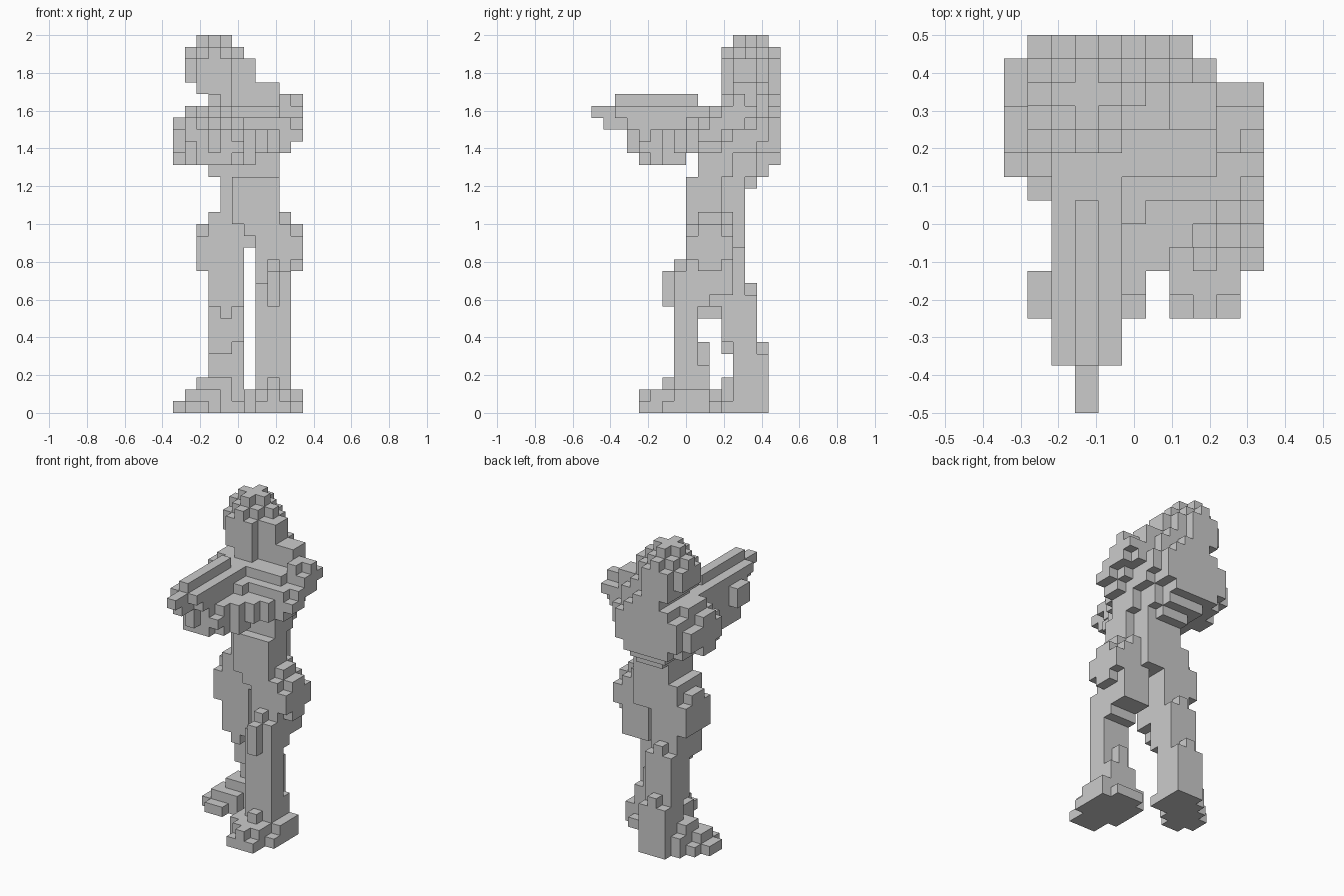
import bpy
import bmesh
from math import radians
from mathutils import Vector

UNIT = 1 / 16
CENTRE = Vector((5.5, 8, 0))
taken = {}      # grid cell -> name of the part that owns it

if "Cube" in bpy.data.objects:
    bpy.data.objects.remove(bpy.data.objects["Cube"])

material = bpy.data.materials.new("plain_grey")
material.use_nodes = True
grey = (0.6, 0.6, 0.6, 1)
material.diffuse_color = grey
material.node_tree.nodes["Principled BSDF"].inputs["Base Color"].default_value = grey


def block(part, x, y, z):
    """Fill a box of grid cells for one part; earlier parts keep their cells."""
    for i in range(*x):
        for j in range(*y):
            for k in range(*z):
                taken.setdefault((i, j, k), part)


def build(part):
    """Make one object from the outer cell faces of a part."""
    bm = bmesh.new()
    for cell in [c for c, owner in taken.items() if owner == part]:
        middle = Vector(cell) + Vector((0.5, 0.5, 0.5))
        for axis in range(3):
            for sign in (-1, 1):
                near = list(cell)
                near[axis] += sign
                if tuple(near) in taken:
                    continue
                normal, u = Vector((0, 0, 0)), Vector((0, 0, 0))
                normal[axis] = sign / 2
                u[(axis + 1) % 3] = 0.5
                v = normal.cross(u) * 2
                corners = (-u - v, u - v, u + v, v - u)
                bm.faces.new([bm.verts.new((middle + normal + c - CENTRE) * UNIT)
                              for c in corners])
    bmesh.ops.remove_doubles(bm, verts=bm.verts, dist=UNIT / 100)
    bmesh.ops.dissolve_limit(bm, angle_limit=radians(1), verts=bm.verts, edges=bm.edges)
    mesh = bpy.data.meshes.new(part)
    bm.to_mesh(mesh)
    bm.free()
    mesh.materials.append(material)
    bpy.context.collection.objects.link(bpy.data.objects.new(part, mesh))


# Left foot, pointing forward
block("left_foot", x=(7, 10), y=(4, 11), z=(0, 1))
block("left_foot", x=(6, 11), y=(6, 10), z=(0, 1))
block("left_foot", x=(7, 10), y=(5, 10), z=(1, 2))
block("left_foot", x=(10, 11), y=(7, 10), z=(1, 2))
block("left_foot", x=(6, 7), y=(6, 10), z=(1, 2))
block("left_foot", x=(8, 9), y=(4, 5), z=(1, 2))
block("left_foot", x=(8, 9), y=(6, 7), z=(2, 3))

# Left leg, leaning back towards the hip
block("left_leg", x=(7, 10), y=(7, 9), z=(2, 9))
block("left_leg", x=(7, 10), y=(9, 10), z=(2, 4))
block("left_leg", x=(8, 9), y=(9, 10), z=(4, 6))
block("left_leg", x=(7, 10), y=(7, 10), z=(9, 11))
block("left_leg", x=(7, 10), y=(8, 12), z=(10, 14))
block("left_leg", x=(8, 10), y=(7, 8), z=(11, 12))
block("left_leg", x=(8, 9), y=(7, 8), z=(12, 13))
block("left_knee", x=(8, 9), y=(6, 7), z=(9, 12))

# Right foot, turned outwards in steps
block("right_foot", x=(3, 6), y=(12, 15), z=(0, 3))
block("right_foot", x=(3, 5), y=(11, 12), z=(0, 2))
block("right_foot", x=(5, 6), y=(11, 12), z=(0, 1))
block("right_foot", x=(2, 4), y=(10, 14), z=(0, 2))
block("right_foot", x=(1, 3), y=(9, 13), z=(0, 1))
block("right_foot", x=(1, 2), y=(10, 12), z=(1, 2))
block("right_foot", x=(0, 1), y=(10, 12), z=(0, 1))
block("right_foot", x=(2, 5), y=(11, 13), z=(2, 3))

# Right leg, set behind the left one
block("right_leg", x=(3, 6), y=(12, 15), z=(3, 5))
block("right_leg", x=(3, 6), y=(12, 14), z=(5, 6))
block("right_leg", x=(4, 5), y=(14, 15), z=(5, 6))
block("right_leg", x=(3, 5), y=(11, 12), z=(5, 6))
block("right_leg", x=(3, 6), y=(11, 14), z=(6, 10))
block("right_leg", x=(4, 5), y=(13, 14), z=(10, 11))
block("right_leg", x=(4, 5), y=(9, 11), z=(8, 9))
block("right_leg", x=(3, 6), y=(9, 13), z=(9, 14))

# Hips
block("hips", x=(4, 8), y=(9, 13), z=(14, 17))
block("hips", x=(8, 9), y=(9, 12), z=(14, 17))
block("hips", x=(5, 9), y=(8, 9), z=(16, 17))
block("hips", x=(6, 9), y=(8, 9), z=(15, 16))
block("hips", x=(7, 9), y=(8, 9), z=(14, 15))
block("hips", x=(3, 4), y=(9, 13), z=(13, 17))
block("hips", x=(2, 3), y=(9, 13), z=(12, 15))
block("hips", x=(2, 3), y=(10, 12), z=(15, 16))
block("hips", x=(9, 10), y=(8, 12), z=(13, 16))
block("hips", x=(9, 10), y=(9, 11), z=(16, 17))
block("hips", x=(10, 11), y=(8, 12), z=(13, 15))
block("hips", x=(10, 11), y=(9, 11), z=(12, 16))

# Waist and chest, twisted towards the right
block("waist", x=(5, 9), y=(8, 11), z=(17, 20))
block("waist", x=(4, 8), y=(9, 13), z=(17, 20))
block("waist", x=(4, 7), y=(12, 14), z=(19, 20))
block("chest", x=(3, 8), y=(9, 14), z=(20, 22))
block("chest", x=(8, 9), y=(9, 12), z=(20, 22))
block("chest", x=(3, 7), y=(13, 15), z=(20, 22))
block("chest", x=(2, 8), y=(10, 15), z=(22, 26))
block("chest", x=(8, 9), y=(10, 14), z=(22, 26))
block("chest", x=(8, 9), y=(14, 15), z=(23, 25))
block("chest", x=(2, 7), y=(15, 16), z=(21, 26))
block("chest", x=(7, 8), y=(15, 16), z=(22, 25))
block("chest", x=(3, 6), y=(15, 16), z=(26, 27))
block("chest", x=(3, 5), y=(11, 15), z=(26, 27))
block("chest", x=(5, 8), y=(12, 15), z=(26, 27))
block("chest", x=(8, 9), y=(12, 14), z=(26, 27))

# Collar, rounded head and cap
block("collar", x=(2, 7), y=(12, 15), z=(27, 28))
block("collar", x=(7, 9), y=(12, 14), z=(27, 28))
block("head", x=(2, 5), y=(11, 16), z=(27, 30))
block("head", x=(5, 6), y=(12, 15), z=(27, 30))
block("head", x=(6, 7), y=(12, 14), z=(28, 30))
block("head", x=(1, 2), y=(12, 15), z=(28, 30))
block("cap", x=(1, 6), y=(13, 14), z=(30, 31))
block("cap", x=(2, 5), y=(12, 15), z=(30, 31))
block("cap", x=(3, 4), y=(11, 16), z=(30, 31))
block("cap", x=(3, 4), y=(12, 15), z=(31, 32))
block("cap", x=(2, 5), y=(13, 14), z=(31, 32))

# Long gun with a raised sight rail
block("gun_body", x=(2, 5), y=(2, 11), z=(25, 26))
block("gun_body", x=(2, 5), y=(3, 11), z=(24, 25))
block("gun_barrel", x=(3, 4), y=(0, 2), z=(25, 26))
block("gun_barrel", x=(3, 4), y=(1, 3), z=(24, 25))
block("gun_rail", x=(3, 4), y=(2, 9), z=(26, 27))

# Left arm, sloping from the shoulder and reaching round below the gun
block("left_shoulder", x=(8, 11), y=(11, 13), z=(24, 26))
block("left_shoulder", x=(9, 11), y=(13, 14), z=(25, 26))
block("left_shoulder", x=(9, 10), y=(13, 14), z=(24, 25))
block("left_shoulder", x=(9, 11), y=(12, 13), z=(26, 27))
block("left_shoulder", x=(9, 10), y=(11, 12), z=(26, 27))
block("left_arm", x=(8, 10), y=(9, 11), z=(22, 25))
block("left_arm", x=(8, 10), y=(11, 12), z=(23, 24))
block("left_arm", x=(8, 9), y=(8, 9), z=(22, 24))
block("left_arm", x=(10, 11), y=(10, 11), z=(23, 25))
block("left_arm", x=(10, 11), y=(9, 10), z=(23, 24))
block("left_arm", x=(5, 8), y=(7, 10), z=(22, 24))
block("left_arm", x=(5, 6), y=(8, 10), z=(24, 25))
block("left_arm", x=(6, 8), y=(9, 10), z=(24, 25))
block("left_arm", x=(5, 9), y=(10, 11), z=(24, 26))
block("left_arm", x=(5, 7), y=(6, 8), z=(21, 24))
block("left_hand", x=(2, 6), y=(5, 8), z=(21, 24))
block("left_hand", x=(2, 5), y=(4, 5), z=(21, 24))
block("left_hand", x=(3, 4), y=(3, 4), z=(22, 24))
block("left_hand", x=(5, 6), y=(4, 5), z=(22, 23))
block("left_hand", x=(1, 2), y=(4, 6), z=(23, 25))

# Right arm, elbow out, hand on the grip
block("right_arm", x=(1, 3), y=(10, 15), z=(21, 25))
block("right_arm", x=(1, 3), y=(11, 14), z=(25, 26))
block("right_arm", x=(0, 1), y=(10, 15), z=(22, 24))
block("right_arm", x=(0, 1), y=(11, 13), z=(21, 25))
block("right_arm", x=(1, 2), y=(14, 16), z=(22, 25))
block("right_arm", x=(1, 4), y=(9, 11), z=(21, 24))
block("right_hand", x=(2, 5), y=(7, 9), z=(22, 24))

for name in sorted(set(taken.values())):
    build(name)
